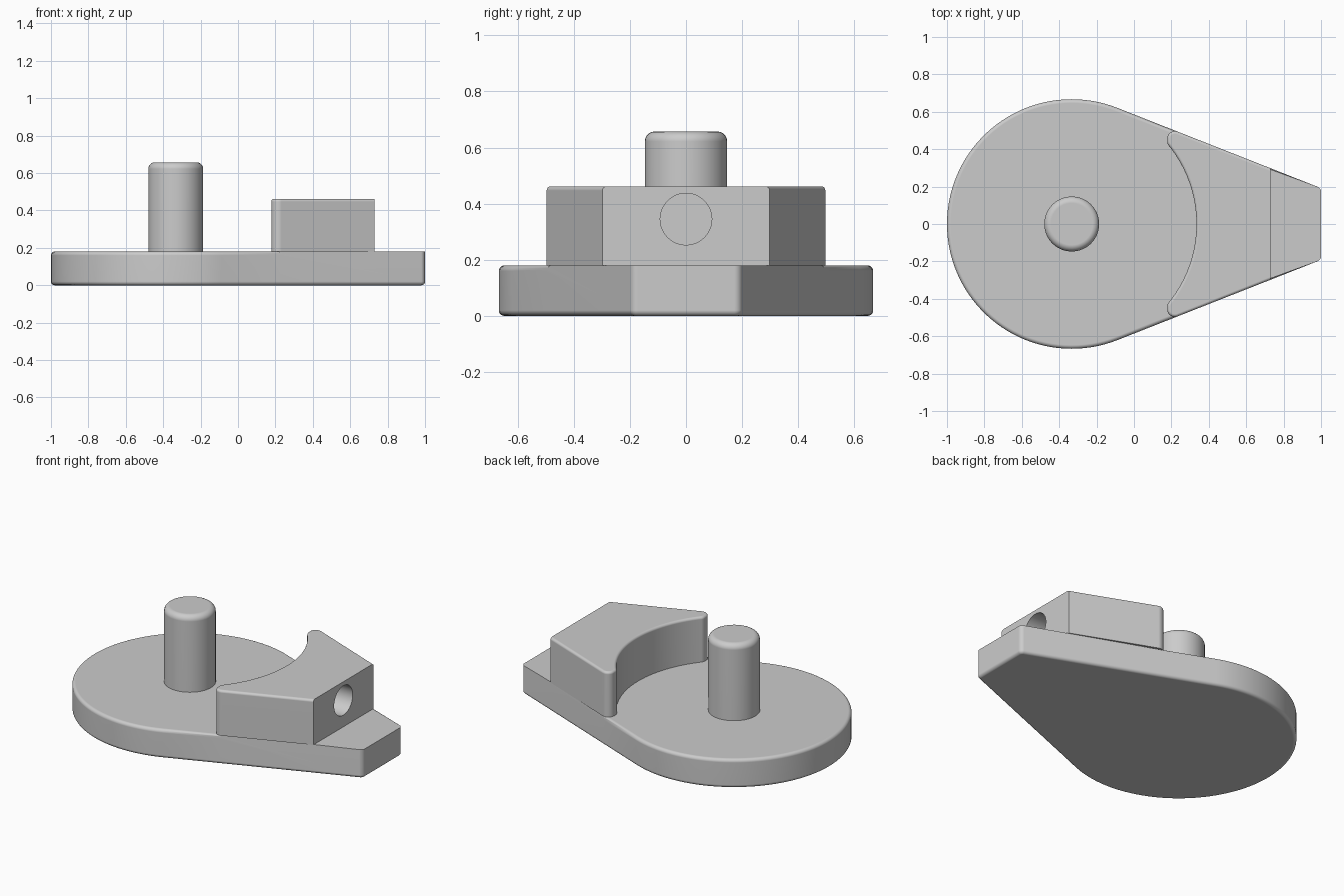
import bpy, bmesh
from math import sin, cos, tan, radians, acos
from mathutils import Vector

cube = bpy.data.objects.get("Cube")
if cube:
    bpy.data.objects.remove(cube, do_unlink=True)

CX, R = -0.333, 0.667          # disc centre and radius
BASE_H, BLOCK_H, PIN_H = 0.18, 0.462, 0.657
STEP_X, PRONG_X = 0.73, 0.178  # ends of the raised block
TANGENT = radians(68.5)        # where the straight flanks leave the disc

grey = bpy.data.materials.new("plain grey")
grey.use_nodes = True
grey.diffuse_color = (0.6, 0.6, 0.6, 1)
grey.node_tree.nodes["Principled BSDF"].inputs["Base Color"].default_value = grey.diffuse_color


def flank_y(x):
    """Half width of the tapering flank at x."""
    return (R - (x - CX) * cos(TANGENT)) / sin(TANGENT)


def arc(start, end, n):
    return [Vector((CX + R * cos(start + (end - start) * i / n),
                    R * sin(start + (end - start) * i / n))) for i in range(n + 1)]


def round_corners(points, corners, radius, steps=8):
    """Replace the listed corners of a closed outline with arcs."""
    out = []
    for i, p in enumerate(points):
        if i not in corners:
            out.append(p)
            continue
        u = (points[i - 1] - p).normalized()
        v = (points[(i + 1) % len(points)] - p).normalized()
        half = acos(u.dot(v)) / 2
        centre = p + (u + v).normalized() * radius / sin(half)
        a = (p + u * radius / tan(half) - centre).normalized()
        b = (p + v * radius / tan(half) - centre).normalized()
        turn = a.angle(b)
        for k in range(steps + 1):
            t = turn * k / steps
            out.append(centre + (a * sin(turn - t) + b * sin(t)) * radius / sin(turn))
    return out


def prism(name, outline, z0, z1, fillet, pick):
    """Extrude an outline and round the edges chosen by pick."""
    bm = bmesh.new()
    face = bm.faces.new([bm.verts.new((p.x, p.y, z0)) for p in outline])
    top = bmesh.ops.extrude_face_region(bm, geom=[face], use_keep_orig=True)["geom"]
    bmesh.ops.translate(bm, vec=(0, 0, z1 - z0),
                        verts=[g for g in top if isinstance(g, bmesh.types.BMVert)])
    bmesh.ops.recalc_face_normals(bm, faces=bm.faces)
    edges = [e for e in bm.edges if pick(*[v.co for v in e.verts])]
    bmesh.ops.bevel(bm, geom=edges, offset=fillet, offset_type='OFFSET', segments=5,
                    profile=0.5, affect='EDGES', clamp_overlap=False)
    mesh = bpy.data.meshes.new(name)
    bm.to_mesh(mesh)
    bm.free()
    mesh.materials.append(grey)
    obj = bpy.data.objects.new(name, mesh)
    bpy.context.collection.objects.link(obj)
    return obj


def activate(obj):
    bpy.ops.object.select_all(action='DESELECT')
    obj.select_set(True)
    bpy.context.view_layer.objects.active = obj


def both_at(a, b, z):
    return abs(a.z - z) < 1e-4 and abs(b.z - z) < 1e-4


# Teardrop base plate: top rim rounded only beside the disc
rim_end = 0.225
disc = arc(TANGENT, radians(360) - TANGENT, 72)
tail = [Vector((x, s * flank_y(x))) for x, s in
        ((rim_end, -1), (1, -1), (1, 1), (rim_end, 1))]
n = len(disc)
base = prism("base_plate", round_corners(disc + tail, (n + 1, n + 2), 0.03), 0, BASE_H, 0.02,
             lambda a, b: both_at(a, b, 0) or
             (both_at(a, b, BASE_H) and max(a.x, b.x) < rim_end + 0.001))

# Raised block with a concave face and rounded prongs
sweep = acos((PRONG_X - CX) / R)
hollow = arc(sweep, -sweep, 28)
outline = [Vector((PRONG_X, -flank_y(PRONG_X))), Vector((STEP_X, -flank_y(STEP_X))),
           Vector((STEP_X, flank_y(STEP_X))), Vector((PRONG_X, flank_y(PRONG_X)))] + hollow
outline = round_corners(outline, (0, 3, 4, len(outline) - 1), 0.04)
block = prism("raised_block", outline, BASE_H, BLOCK_H, 0.015,
              lambda a, b: both_at(a, b, BLOCK_H) and min(a.x, b.x) < STEP_X - 0.001)

# Blind round hole in the end of the block
bpy.ops.mesh.primitive_cylinder_add(vertices=48, radius=0.092, depth=0.6,
                                    location=(STEP_X, 0, 0.345), rotation=(0, radians(90), 0))
cutter = bpy.context.object
cutter.name = "hole_cutter"
cutter.hide_render = True
cutter.data.materials.append(grey)
cut = block.modifiers.new("hole", 'BOOLEAN')
cut.operation = 'DIFFERENCE'
cut.solver = 'EXACT'
cut.object = cutter
activate(block)
bpy.ops.object.modifier_apply(modifier=cut.name)
bpy.data.objects.remove(cutter, do_unlink=True)

# Upright pin with a rounded top
ring = [Vector((CX + 0.147 * cos(radians(a)), 0.147 * sin(radians(a)))) for a in range(0, 360, 8)]
pin = prism("pin", ring, BASE_H, PIN_H, 0.035, lambda a, b: both_at(a, b, PIN_H))

# Smooth shading with crisp edges and flat faces kept flat
for obj in (base, block, pin):
    activate(obj)
    bpy.ops.object.shade_smooth_by_angle(angle=radians(30))
    obj.modifiers.new("even_normals", 'WEIGHTED_NORMAL').keep_sharp = True
